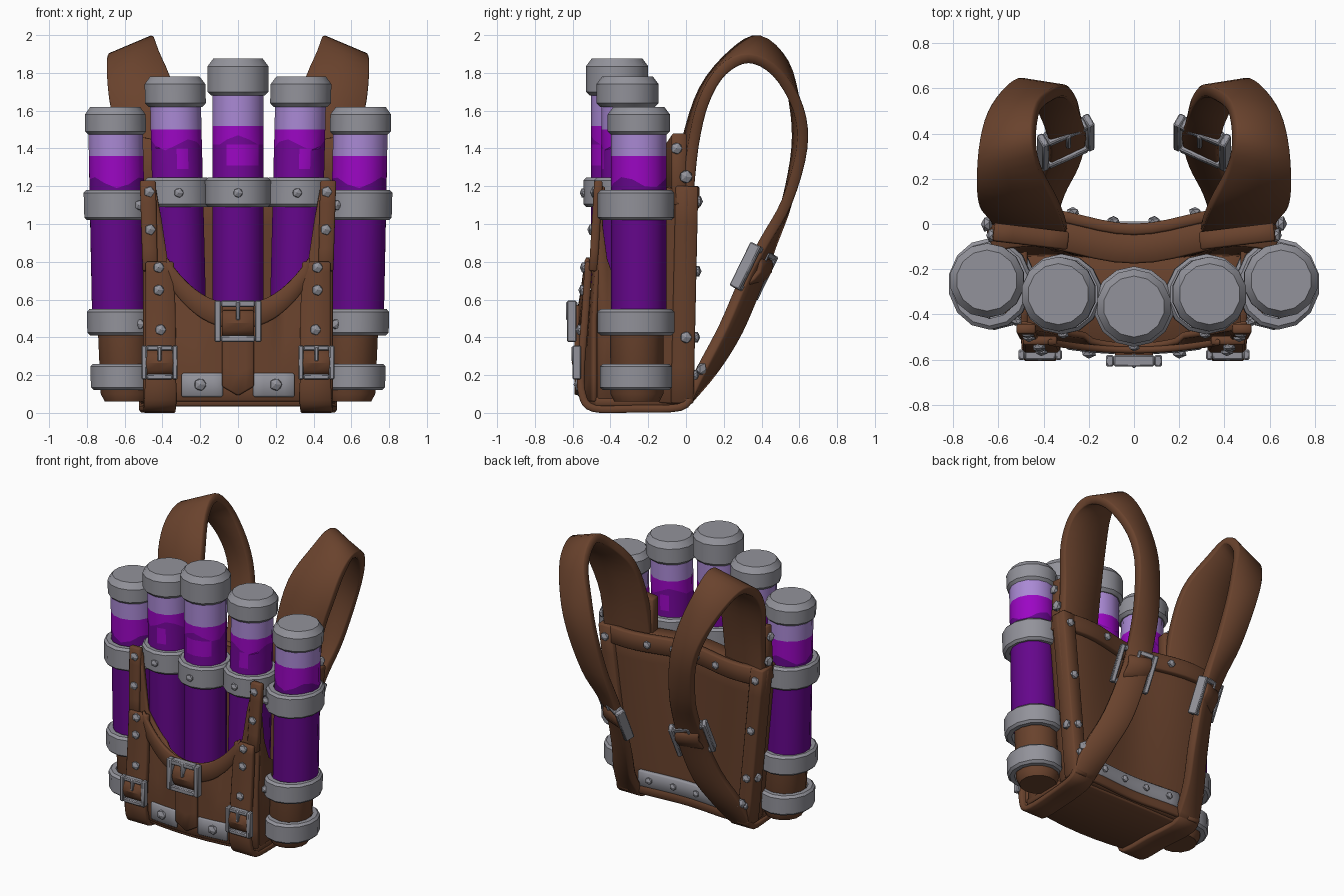
import bpy, bmesh, math
from mathutils import Vector, Matrix

if "Cube" in bpy.data.objects:
    bpy.data.objects.remove(bpy.data.objects["Cube"])


def material(name, rgb):
    m = bpy.data.materials.new(name)
    m.diffuse_color = (*rgb, 1)
    m.use_nodes = True
    m.node_tree.nodes["Principled BSDF"].inputs["Base Color"].default_value = m.diffuse_color
    return m


LEATHER = material("brown leather", (.142, .055, .026))
METAL = material("grey metal", (.29, .29, .325))
GLASS = material("lavender glass", (.40, .25, .66))
BRIGHT = material("bright purple", (.33, .002, .55))
MID = material("mid purple", (.18, .002, .33))
DARK = material("deep purple", (.13, .002, .26))


def finish(name, bm, mats, bevel=0, solid=0):
    bmesh.ops.recalc_face_normals(bm, faces=bm.faces)
    me = bpy.data.meshes.new(name)
    bm.to_mesh(me)
    bm.free()
    ob = bpy.data.objects.new(name, me)
    bpy.context.collection.objects.link(ob)
    for m in mats:
        me.materials.append(m)
    if solid:
        mod = ob.modifiers.new("thickness", 'SOLIDIFY')
        mod.thickness, mod.offset = solid, 0
    if bevel:
        mod = ob.modifiers.new("soft edge", 'BEVEL')
        mod.width, mod.segments, mod.limit_method = bevel, 1, 'ANGLE'
        mod.angle_limit = math.radians(50)
    return ob


def sheet(name, pos, nu, nv, thick, mat=LEATHER):
    """Thick surface from pos(u, v), u and v running 0..1."""
    bm = bmesh.new()
    g = [[bm.verts.new(pos(i / nu, j / nv)) for j in range(nv + 1)] for i in range(nu + 1)]
    for i in range(nu):
        for j in range(nv):
            bm.faces.new((g[i][j], g[i + 1][j], g[i + 1][j + 1], g[i][j + 1]))
    return finish(name, bm, [mat], .008, thick)


def ribbon(name, keys, thick, per=4):
    """Strap through keys of (centre, half width vector), smoothly interpolated."""
    ks = [(Vector(c), Vector(w)) for c, w in keys]
    n = len(ks) - 1

    def pos(u, v):
        i = min(int(u * n + 1e-6), n - 1)
        t = u * n - i
        q = [ks[max(0, min(n, i + d))] for d in (-1, 0, 1, 2)]
        out = [(2 * b + (c - a) * t + (2 * a - 5 * b + 4 * c - d) * t * t
                + (3 * b - a - 3 * c + d) * t ** 3) / 2
               for a, b, c, d in ([k[s] for k in q] for s in (0, 1))]
        return out[0] + out[1] * (2 * v - 1)
    return sheet(name, pos, n * per, 2, thick)


def lathe(name, x, y, rings, mats, lean=0, loop=False, sy=1, wave=None, glow=None, n=14):
    """Rings of (radius, z, material index of the segment above)."""
    bm = bmesh.new()
    rows = []
    for k, (r, z, m) in enumerate(rings):
        row = []
        for i in range(n):
            a = math.tau * (i + .5) / n
            dz = .03 * math.sin(3 * a + x * 5) if wave == k else 0
            row.append(bm.verts.new((x + lean * (z - 1.6) + r * math.cos(a),
                                     y + sy * r * math.sin(a), z + dz)))
        rows.append(row)
    last = len(rows) if loop else len(rows) - 1
    for k in range(last):
        nxt = rows[(k + 1) % len(rows)]
        for i in range(n):
            f = bm.faces.new((rows[k][i], rows[k][(i + 1) % n], nxt[(i + 1) % n], nxt[i]))
            f.material_index = rings[k][2]
            # brighter patch on the front and back of the liquid
            if glow and k == glow[0] and abs(i % 7 - 3) <= glow[1]:
                f.material_index = 1
    if not loop:
        bm.faces.new(rows[0]).material_index = rings[0][2]
        bm.faces.new(rows[-1]).material_index = rings[-1][2]
    return finish(name, bm, mats)


def band(name, x, y, r, z0, z1, lean=0, sy=1):
    b = .015
    prof = [(r - .045, z0, 0), (r - b, z0, 0), (r, z0 + b, 0),
            (r, z1 - b, 0), (r - b, z1, 0), (r - .045, z1, 0)]
    lathe(name, x, y, prof, [METAL], lean, True, sy)


def buckle(name, c, u, v, bar=.03, depth=.04):
    """Square frame with a pin, spanned by half vectors u and v."""
    c, u, v = Vector(c), Vector(u), Vector(v)
    un, vn = u.normalized(), v.normalized()
    nrm = un.cross(vn).normalized()
    bm = bmesh.new()

    def bar_box(mid, hu, hv, hd):
        m = Matrix((un * hu * 2, vn * hv * 2, nrm * hd * 2)).transposed().to_4x4()
        bmesh.ops.create_cube(bm, size=1, matrix=Matrix.Translation(mid) @ m)
    h = bar / 2
    for s in (-1, 1):
        bar_box(c + s * (u - un * h), h, v.length, depth / 2)
        bar_box(c + s * (v - vn * h), u.length - bar, h, depth / 2)
    bar_box(c + vn * v.length * .5, .011, v.length * .45, depth / 2 + .006)
    finish(name, bm, [METAL], .006)


rivet_bm = bmesh.new()


def rivet(loc, nrm, r=.032):
    rot = Vector(nrm).to_track_quat('Z', 'Y').to_matrix().to_4x4()
    bmesh.ops.create_icosphere(rivet_bm, subdivisions=1, radius=r,
                               matrix=Matrix.Translation(loc) @ rot @ Matrix.Diagonal((1, 1, .7, 1)))


def front_y(x, z):
    return -.545 + .25 * x * x + .06 * max(0, z - .5)


def back_y(x, z=1.2):
    k = .25 + .75 * z / 1.2
    return -.02 * k + .075 * k * math.sin(math.pi * x / .9) ** 2


def half_w(z):
    return .51 + .13 * z / 1.2


def rim(x):
    a = abs(x)
    return .57 + .25 * (a / .38) ** 2.3 if a < .38 else min(1.2, .82 + (a - .38) * 8)


# ---- glass vials with caps
#      x, y, liquid level, cap bottom, cap top, lean
for label, x, y, lv, c0, c1, lean in (
        ("centre", 0, -.365, 1.52, 1.68, 1.875, 0),
        ("left_inner", -.33, -.31, 1.5, 1.62, 1.78, -.025),
        ("right_inner", .33, -.31, 1.5, 1.62, 1.78, .025),
        ("left_outer", -.65, -.25, 1.36, 1.47, 1.62, -.02),
        ("right_outer", .65, -.25, 1.36, 1.47, 1.62, .02)):
    outer = "outer" in label
    r = .148 if outer else .138
    rings = ([(r, .46, 3), (r, lv - .14, 1)] if outer else
             [(r, .1, 3), (r, lv - .28, 2), (r, lv - .21, 2), (r, lv - .1, 2), (r, lv - .08, 1)])
    lathe(label + "_vial", x, y, rings + [(r, lv, 0), (r, c0 + .02, 0)],
          [GLASS, BRIGHT, MID, DARK], lean, wave=1 if outer else 4,
          glow=None if outer else (2, 1 if x == 0 else 0))
    R = .165
    lathe(label + "_cap", x, y,
          [(R - .02, c0, 0), (R, c0 + .02, 0), (R, c1 - .04, 0), (R - .03, c1, 0)], [METAL], lean)
    if outer:
        lathe(label + "_cup", x, y - .01,
              [(.12, .06, 0), (.14, .1, 0), (.142, .47, 0)], [LEATHER], lean * 2)
        for i, (z0, z1, br) in enumerate(((.12, .26, .174), (.41, .55, .185), (1.02, 1.18, .184))):
            band(f"{label}_band_{i}", x, y - .015, br, z0, z1, lean * 1.4, 1.1)
    else:
        band(label + "_band", x, y, .178, 1.09, 1.245, lean)
        rivet((x * .95, y - .178, 1.165), (0, -1, 0), .028)

# ---- pouch front, scooped rim, floor and back panel
sheet("pouch_front", lambda u, v: (
    (2 * u - 1) * .5, front_y((2 * u - 1) * .5, .05 + v * (rim(2 * u - 1) - .05)),
    .06 + v * (rim((2 * u - 1) * .5) - .06)), 32, 8, .03)
sheet("pouch_rim", lambda u, v: (
    (2 * u - 1) * .38, front_y((2 * u - 1) * .38, .6) - .018,
    rim((2 * u - 1) * .38) - .13 * v + .008), 20, 1, .03)
sheet("pouch_floor", lambda u, v: (
    (2 * u - 1) * .5, -.03 + v * (front_y((2 * u - 1) * .5, 0) + .03), .06), 8, 2, .05)
sheet("back_panel", lambda u, v: (
    (2 * u - 1) * half_w(v * 1.2), back_y((2 * u - 1) * .62, v * 1.2) - .085, .05 + v * 1.14),
    16, 6, .14)
for label, z0, z1, th in (("top", 1.08, 1.2, .05), ("bottom", .05, .12, .03)):
    sheet(label + "_back_rail", lambda u, v: (
        (2 * u - 1) * (half_w(z0) - .02), back_y((2 * u - 1) * .62, z0) - .005,
        z0 + v * (z1 - z0)), 16, 1, th)
sheet("back_metal_strip", lambda u, v: (
    (2 * u - 1) * .36, back_y((2 * u - 1) * .36, .18) + .0, .11 + v * .11), 10, 1, .035, METAL)
for x in (-.27, -.09, .09, .27):
    rivet((x, back_y(x, .18) + .022, .165), (0, 1, 0), .026)
    rivet((x, back_y(x) + .025, 1.14), (0, 1, 0), .03)

# ---- centre strap with pointed end, buckle and front metal strips
sheet("centre_strap", lambda u, v: (
    (2 * u - 1) * .085, -.575, (.09 + .05 * abs(2 * u - 1)) * (1 - v) + .57 * v), 4, 4, .03)
sheet("centre_strap_loop", lambda u, v: (
    (2 * u - 1) * .085, -.585 - .03 * math.sin(math.pi * v), .41 + v * .13), 2, 4, .03)
buckle("centre_buckle", (0, -.605, .485), (.124, 0, 0), (0, 0, .11), .034, .05)

for s, side in ((-1, "left"), (1, "right")):
    sheet(side + "_front_metal_strip", lambda u, v: (
        s * (.08 + .22 * u), front_y(.08 + .22 * u, 0) - .022, .085 + v * .125), 4, 1, .02, METAL)
    rivet((s * .2, front_y(.2, 0) - .035, .15), (0, -1, 0), .036)

    # front strap wrapping under the pack
    ribbon(side + "_front_strap", [
        ((s * .44, .03, .1), (.08, 0, 0)), ((s * .44, -.03, .03), (.085, 0, 0)),
        ((s * .42, -.27, .022), (.085, 0, 0)), ((s * .415, -.49, .025), (.085, 0, 0)),
        ((s * .41, -.55, .1), (.085, -.0, 0)), ((s * .41, -.555, .25), (.08, 0, 0)),
        ((s * .41, -.535, .5), (.08, 0, 0)), ((s * .415, -.515, .8), (.075, 0, 0))], .04)
    sheet(side + "_front_upright", lambda u, v: (
        s * (.425 + .01 * v + u * (.08 + .005 * v)), front_y(.45, .75 + v * .47) - .012,
        .75 + v * .48), 1, 4, .045)
    sheet(side + "_strap_loop", lambda u, v: (
        s * .415 + (2 * u - 1) * .075, -.555 - .035 * math.sin(math.pi * v), .2 + v * .13), 2, 4, .03)
    buckle(side + "_front_buckle", (s * .415, -.578, .267), (.096, 0, 0), (0, 0, .09), .028, .045)
    for x, z, y in ((.42, .77, -.54), (.42, .65, -.548), (.41, .44, -.562), (.465, .97, -.5),
                    (.47, 1.17, -.485)):
        rivet((s * x, y, z), (0, -1, 0))
    for z in (1.1, .47):
        rivet((s * .52, -.43, z), (s * .3, -1, 0), .03)

    # pouch side wall and back side rail
    sheet(side + "_pouch_wall", lambda u, v: (
        s * .485, -.47 + u * .42, .06 + v * (.55 + .6 * (1 - u) ** 8)), 8, 2, .03)
    sheet(side + "_back_rail", lambda u, v: (
        s * (half_w(v * 1.2) - .09 + .1 * u), -.02 + .025 * v, .05 + v * 1.15), 1, 6, .12)
    for z in (.2, .4, .75, 1.12):
        rivet((s * (half_w(z) - .04), .045 + .02 * z, z), (0, 1, 0), .032)
    rivet((s * (half_w(.4) + .012), 0, .4), (s, 0, 0), .034)
    rivet((s * .65, 0, 1.25), (s, 0, 0), .038)
    rivet((s * .63, -.05, 1.4), (s, 0, 0), .034)

    # shoulder strap: root block, arch, buckle and lower tail
    sheet(side + "_strap_root", lambda u, v: (
        s * (.29 + u * (.35 - .02 * v)), -.075 + u * .04, 1.1 + v * (.32 + .06 * u)), 4, 2, .08)

    def K(c, w):
        return (s * c[0], c[1], c[2]), (s * w[0], w[1], w[2])
    ribbon(side + "_shoulder_strap", [
        K((.46, -.02, 1.12), (.16, .03, 0)), K((.47, .02, 1.42), (.165, .02, 0)),
        K((.51, .095, 1.68), (.17, 0, -.03)), K((.555, .22, 1.855), (.138, -.03, -.045)),
        K((.56, .36, 1.925), (.118, -.03, -.05)), K((.53, .5, 1.825), (.11, -.02, -.025)),
        K((.455, .585, 1.62), (.105, .01, -.01)), K((.395, .6, 1.4), (.098, .015, 0)),
        K((.345, .535, 1.12), (.09, .0, .0)), K((.31, .435, .9), (.08, -.02, .01)),
        K((.3, .355, .72), (.078, -.038, .015)), K((.335, .24, .45), (.085, -.04, .015)),
        K((.4, .12, .24), (.088, -.03, .01)), K((.44, 0, .06), (.085, 0, 0))], .058)
    sheet(side + "_shoulder_strap_loop", lambda u, v: (
        s * .3 + s * (2 * u - 1) * .072, .34 + .07 * v + .04 * math.sin(math.pi * v)
        - .03 * (2 * u - 1), .68 + .14 * v), 2, 4, .03)
    buckle(side + "_shoulder_buckle", (s * .302, .36, .75), (s * .115, -.05, .03),
           (0, .056, .115), .032, .065)
    rivet((s * .49, .085, .23), (s * .7, .7, 0), .036)

finish("rivets", rivet_bm, [METAL])

# smooth the gentle curves, keep the hard edges
for ob in bpy.context.collection.objects:
    ob.select_set(ob.name != "rivets")
    bpy.context.view_layer.objects.active = ob
bpy.ops.object.shade_smooth_by_angle(angle=math.radians(30))
